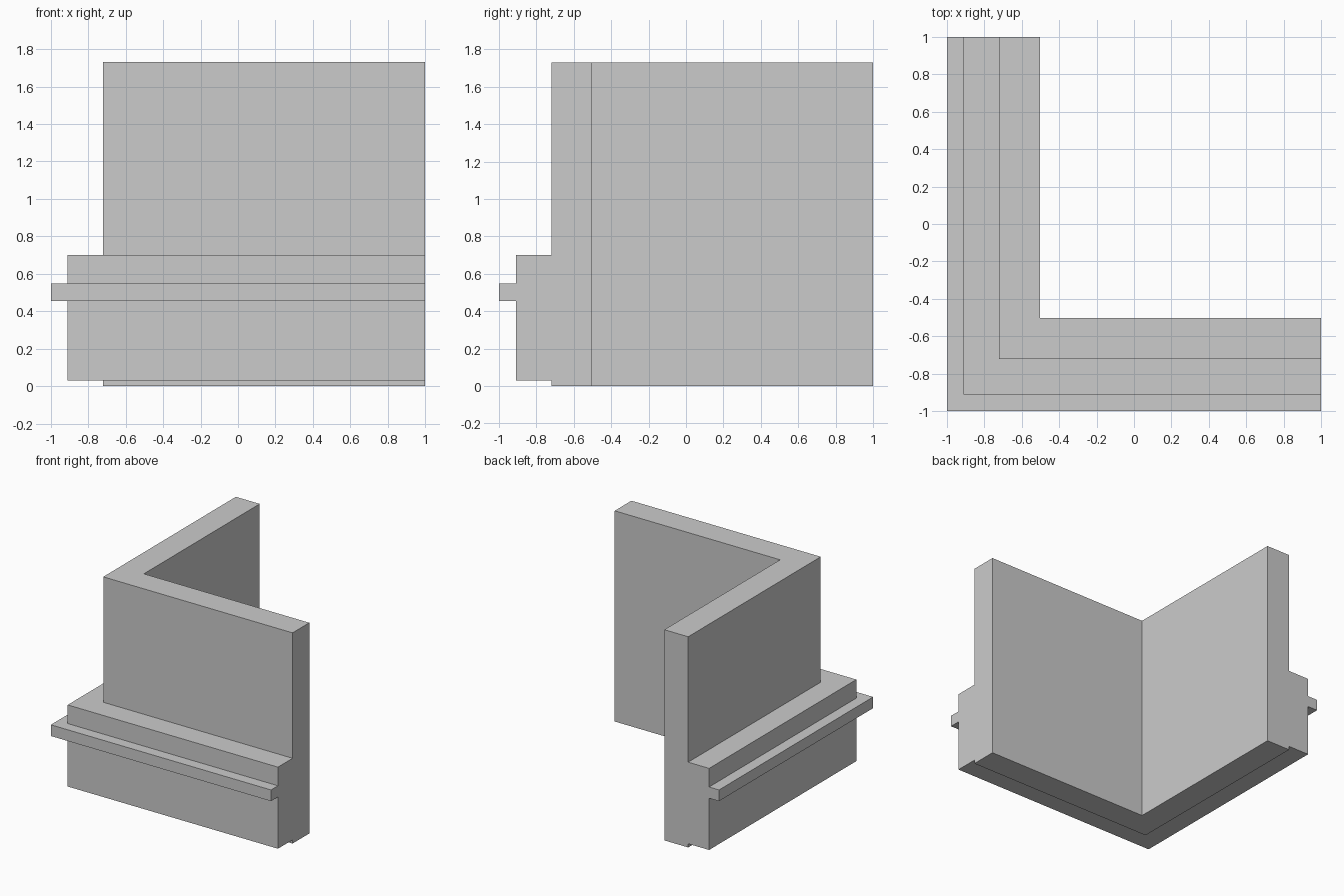
import bpy, bmesh

if "Cube" in bpy.data.objects:
    bpy.data.objects.remove(bpy.data.objects["Cube"])

# Wall cross-section: (offset of the face from the centre, height)
profile = [
    (-0.503, 0.0), (-0.72, 0.0), (-0.72, 0.03), (-0.91, 0.03),   # foot, plinth underside
    (-0.91, 0.455), (-1.0, 0.455), (-1.0, 0.547), (-0.91, 0.547),  # projecting trim
    (-0.91, 0.70), (-0.72, 0.70), (-0.72, 1.73), (-0.503, 1.73),   # plinth top, wall
]

bm = bmesh.new()

# Section at each end of the L and at the mitred corner
stations = [
    [bm.verts.new((1.0, d, z)) for d, z in profile],
    [bm.verts.new((d, d, z)) for d, z in profile],
    [bm.verts.new((d, 1.0, z)) for d, z in profile],
]

# Skin between the sections
n = len(profile)
for a, b in zip(stations, stations[1:]):
    for i in range(n):
        j = (i + 1) % n
        bm.faces.new((a[i], a[j], b[j], b[i]))

# End caps
bm.faces.new(stations[0])
bm.faces.new(stations[-1])
bmesh.ops.recalc_face_normals(bm, faces=bm.faces[:])

mesh = bpy.data.meshes.new("corner_wall")
bm.to_mesh(mesh)
bm.free()
wall = bpy.data.objects.new("corner_wall", mesh)
bpy.context.collection.objects.link(wall)
